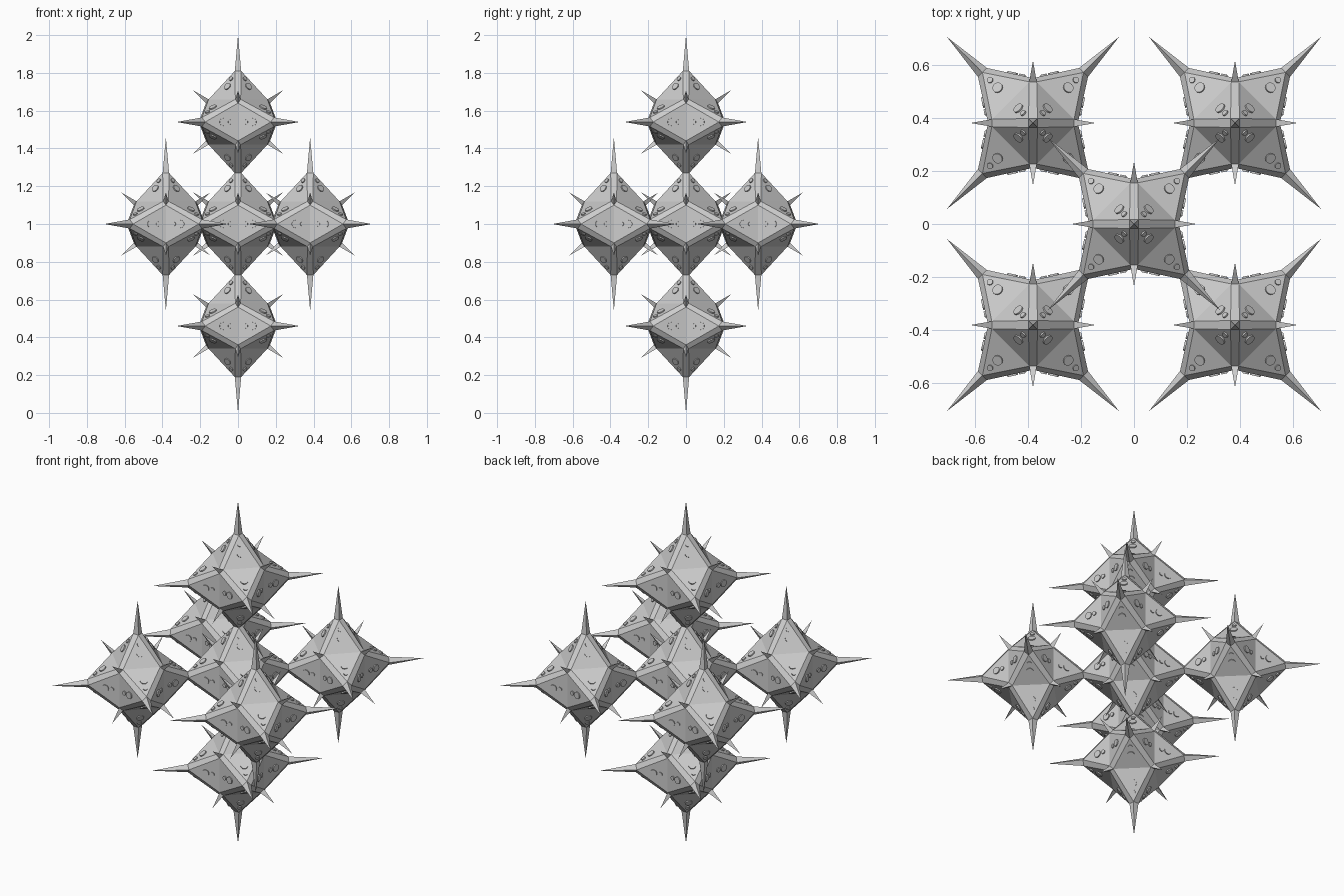
import bpy, bmesh
from math import pi
from itertools import product
from mathutils import Vector, Matrix

if "Cube" in bpy.data.objects:
    bpy.data.objects.remove(bpy.data.objects["Cube"])

A, C = 0.12, 0.02          # half cube size, corner cut
H, Q = 0.27, 0.024         # pyramid height, half diagonal of its flat top
TIP, SMALL = 0.46, 0.167   # long spike length, short spike tip coordinate
STEP = 2 * H               # spacing between crystals


def frames():
    """Six cube directions, each with four quarter turns."""
    for axis, sign in product(range(3), (1, -1)):
        n, u = Vector((0, 0, 0)), Vector((0, 0, 0))
        n[axis], u[(axis + 1) % 3] = sign, 1
        for _ in range(4):
            v = n.cross(u)
            yield n, u, v
            u = v


def finish(bm, name):
    bmesh.ops.remove_doubles(bm, verts=bm.verts, dist=0.0005)
    bmesh.ops.recalc_face_normals(bm, faces=bm.faces)
    me = bpy.data.meshes.new(name)
    bm.to_mesh(me)
    bm.free()
    return me


# Spiked crystal: cube with a chamfered, spiked pyramid on each face
def crystal_mesh():
    bm = bmesh.new()

    def face(*pts):
        bm.faces.new([bm.verts.new(p) for p in pts])

    for n, u, v in frames():
        def p(x, y, z):
            return u * x + v * y + n * z
        top, nxt = p(Q, 0, H), p(0, Q, H)
        face(top, p(A, C - A, A), p(A, A - C, A))               # pyramid side
        face(top, p(A, A - C, A), p(A - C, A, A), nxt)          # ridge band
        face(top, nxt, p(0, 0, TIP))                            # long spike
    for x, y, z in product((1, -1), repeat=3):                  # short corner spikes
        ring = [Vector((x * (A - C), y * A, z * A)),
                Vector((x * A, y * (A - C), z * A)),
                Vector((x * A, y * A, z * (A - C)))]
        for i in range(3):
            face(ring[i], ring[(i + 1) % 3], Vector((x, y, z)) * SMALL)
    return finish(bm, "crystal")


# Round studs: a large and a small disc on every pyramid side
def stud_mesh():
    bm = bmesh.new()
    for n, u, v in frames():
        sideways = abs(n.z) < 0.5 and abs(u.z) < 0.5
        normal = (u * (H - A) + n * (A - Q)).normalized()
        rot = normal.to_track_quat('Z', 'Y').to_matrix().to_4x4()
        for t, r in ((0.45, 0.02), (0.235 if sideways else 0.72, 0.012)):
            pos = u * (A + (Q - A) * t) + n * (A + (H - A) * t)
            bmesh.ops.create_cone(bm, cap_ends=True, segments=16, radius1=r, radius2=r,
                                  depth=0.012, matrix=Matrix.Translation(pos) @ rot)
    return finish(bm, "studs")


crystal, studs = crystal_mesh(), stud_mesh()

# Centre crystal plus one neighbour in each of the six directions
d = STEP / 2 ** 0.5
places = {"centre": (0, 0, 0), "top": (0, 0, STEP), "bottom": (0, 0, -STEP),
          "front_left": (-d, -d, 0), "front_right": (d, -d, 0),
          "back_left": (-d, d, 0), "back_right": (d, d, 0)}
for place, (x, y, z) in places.items():
    for kind, me in (("crystal", crystal), ("studs", studs)):
        ob = bpy.data.objects.new(f"{place}_{kind}", me)
        ob.location = (x, y, z + 1)
        ob.rotation_euler.z = pi / 4
        bpy.context.collection.objects.link(ob)
